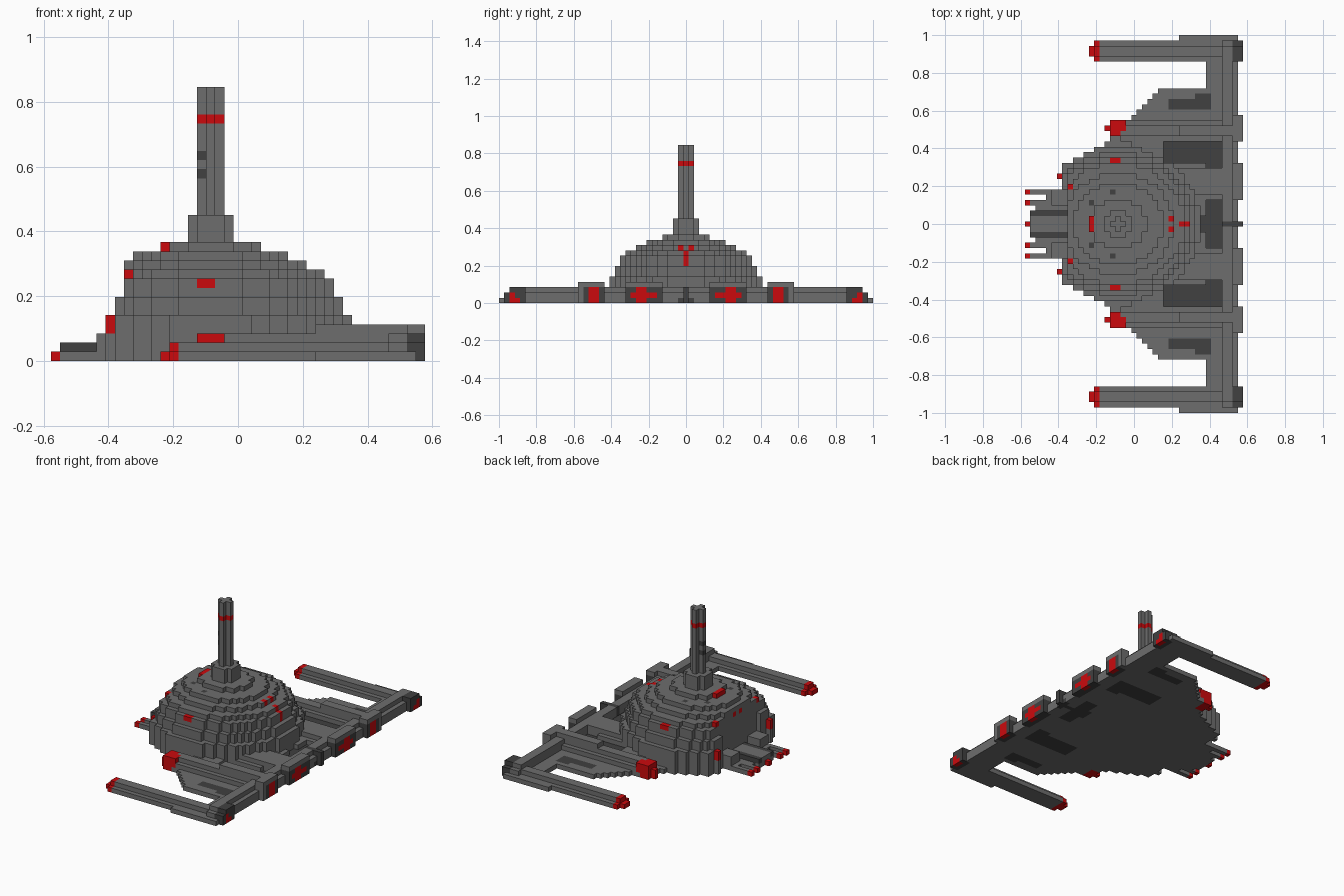
import bpy, bmesh

if "Cube" in bpy.data.objects:
    bpy.data.objects.remove(bpy.data.objects["Cube"], do_unlink=True)

U = 2 / 71                      # block size; grid is 41 x 71 x 30 blocks
GREY, DARK, RED = 0, 1, 2


def material(name, rgb):
    m = bpy.data.materials.new(name)
    m.use_nodes = True
    m.diffuse_color = (*rgb, 1)
    m.node_tree.nodes["Principled BSDF"].inputs["Base Color"].default_value = (*rgb, 1)
    return m


mats = [material("hull grey", (0.155, 0.155, 0.155)),
        material("dark grey", (0.052, 0.052, 0.052)),
        material("signal red", (0.6, 0.003, 0.004))]
cells = {}                      # (i, j, k) -> (part, colour)


def box(part, col, i, j, k):
    """Fill inclusive block ranges, mirrored across the centre row j = 35."""
    for a in range(i[0], i[1] + 1):
        for b in range(j[0], j[1] + 1):
            for c in range(k[0], k[1] + 1):
                cells[a, b, c] = (part, col)
                cells[a, 70 - b, c] = (part, col)


def paint(col, i, j, k):
    """Recolour existing blocks only."""
    for a in range(i[0], i[1] + 1):
        for b in range(j[0], j[1] + 1):
            for c in range(k[0], k[1] + 1):
                for key in ((a, b, c), (a, 70 - b, c)):
                    if key in cells:
                        cells[key] = (cells[key][0], col)


def recess(i, j):
    """Sunken dark pocket in the deck."""
    for a in range(i[0], i[1] + 1):
        for b in range(j[0], j[1] + 1):
            for jj in (b, 70 - b):
                for c in (1, 2, 3):
                    cells.pop((a, jj, c), None)
                cells[a, jj, 0] = ("wing_plate", DARK)


# Wing plate with stepped diagonal edges and raised inner deck
for i in range(5, 40):
    box("wing_plate", GREY, (i, i), (35, 35 + min(i, 25)), (0, 0))
box("wing_plate", GREY, (20, 38), (35, 50), (1, 1))

# Rear crossbar, stepped in height
box("rear_crossbar", GREY, (34, 36), (35, 69), (0, 0))
box("rear_crossbar", GREY, (37, 38), (35, 68), (0, 2))
box("rear_crossbar", GREY, (39, 39), (35, 69), (0, 1))
box("rear_crossbar", GREY, (37, 38), (69, 69), (0, 1))

# Long side arms with red tips
box("side_arms", GREY, (14, 36), (66, 69), (0, 0))
box("side_arms", GREY, (14, 36), (67, 68), (1, 1))
box("side_arms", GREY, (29, 39), (70, 70), (0, 0))
box("side_arms", RED, (13, 13), (66, 69), (0, 0))
box("side_arms", RED, (13, 13), (67, 68), (1, 1))
box("side_arms", RED, (12, 12), (67, 68), (0, 0))

# Deck beams: outer pair with red noses, inner pair behind the dome
box("outer_beams", GREY, (18, 39), (51, 54), (0, 1))
box("outer_beams", GREY, (18, 39), (52, 53), (2, 2))
box("outer_beams", GREY, (29, 39), (52, 53), (3, 3))
box("outer_beams", RED, (16, 17), (52, 54), (0, 2))
box("outer_beams", RED, (15, 15), (53, 53), (0, 1))
box("outer_beams", RED, (18, 18), (53, 54), (1, 2))
box("inner_beams", GREY, (28, 39), (41, 45), (0, 2))

# Dark pockets between the beams and on the outer wing
recess((26, 36), (47, 50))
recess((34, 36), (46, 46))
recess((34, 36), (37, 39))
recess((33, 36), (35, 36))
paint(DARK, (27, 34), (57, 58), (0, 0))
paint(DARK, (32, 34), (58, 59), (0, 0))
paint(DARK, (37, 39), (35, 35), (0, 2))

# Dome: oval layers, flattened at the nose
# (layer, radius along x, first x block)
layers = [(k, 15.5, 7) for k in range(5)] + [
    (5, 14.5, 7), (6, 14.5, 7), (7, 13.5, 8), (8, 13.5, 8),
    (9, 12.5, 8), (10, 10.5, 8), (11, 8.5, 9), (12, 5.5, 12)]
for k, rx, first in layers:
    for i in range(first, 34):
        for d in range(16):
            if i == 7 and d < 7:
                continue
            if ((i - 17) / rx) ** 2 + (d / (rx - 1)) ** 2 <= 1:
                box("dome", GREY, (i, i), (35 + d, 35 + d), (k, k))

# Dome lights and small hatches
paint(RED, (12, 12), (34, 36), (12, 12))
paint(RED, (16, 17), (47, 47), (8, 8))
paint(RED, (8, 8), (36, 36), (9, 9))
paint(RED, (8, 8), (42, 42), (9, 9))
paint(RED, (27, 27), (36, 36), (10, 10))
paint(RED, (29, 29), (35, 35), (9, 9))
paint(RED, (30, 30), (35, 35), (7, 8))
paint(DARK, (16, 16), (41, 41), (11, 11))
paint(DARK, (12, 12), (39, 39), (11, 11))
box("dome", RED, (6, 6), (44, 44), (3, 4))
box("dome", GREY, (6, 6), (44, 44), (0, 2))

# Tower: rounded foot, plus-shaped shaft, red band, windows
box("tower", GREY, (15, 19), (35, 36), (13, 15))
box("tower", GREY, (16, 18), (37, 37), (13, 15))
box("tower", GREY, (16, 18), (35, 35), (16, 29))
box("tower", GREY, (17, 17), (36, 36), (16, 29))
paint(RED, (16, 18), (34, 36), (26, 26))
for k in (20, 22):
    paint(DARK, (16, 16), (35, 35), (k, k))

# Nose: centre plate, dark rails and red-tipped prongs
box("nose", GREY, (1, 8), (35, 36), (0, 1))
box("nose", GREY, (1, 8), (37, 37), (0, 0))
box("nose", DARK, (1, 7), (37, 37), (1, 1))
box("nose", GREY, (2, 8), (38, 38), (0, 0))
box("nose", GREY, (4, 8), (39, 41), (0, 0))
box("nose", GREY, (5, 8), (39, 41), (1, 2))
for j in (35, 39, 41):
    box("nose", GREY, (1, 4), (j, j), (0, 0))
    box("nose", RED, (0, 0), (j, j), (0, 0))

# Rear thrusters: dark housings with red exhausts
box("thrusters", DARK, (39, 40), (66, 69), (0, 1))
box("thrusters", DARK, (39, 40), (66, 68), (2, 2))
paint(RED, (40, 40), (67, 68), (0, 0))
paint(RED, (40, 40), (68, 68), (1, 1))
box("thrusters", DARK, (39, 40), (51, 54), (0, 3))
box("thrusters", GREY, (39, 40), (55, 55), (0, 3))
paint(RED, (40, 40), (52, 53), (0, 2))
box("thrusters", DARK, (39, 40), (40, 46), (0, 3))
paint(RED, (40, 40), (43, 44), (0, 2))
paint(RED, (40, 40), (41, 45), (1, 1))
box("thrusters", DARK, (39, 39), (35, 36), (0, 0))
box("thrusters", DARK, (39, 40), (35, 35), (0, 2))
# Housing tops are plain hull plating
paint(GREY, (39, 40), (40, 55), (3, 3))

# Build each part from its exposed block faces
SIDES = [((1, 0, 0), [(1, 0, 0), (1, 1, 0), (1, 1, 1), (1, 0, 1)]),
         ((-1, 0, 0), [(0, 0, 0), (0, 0, 1), (0, 1, 1), (0, 1, 0)]),
         ((0, 1, 0), [(0, 1, 0), (0, 1, 1), (1, 1, 1), (1, 1, 0)]),
         ((0, -1, 0), [(0, 0, 0), (1, 0, 0), (1, 0, 1), (0, 0, 1)]),
         ((0, 0, 1), [(0, 0, 1), (1, 0, 1), (1, 1, 1), (0, 1, 1)]),
         ((0, 0, -1), [(0, 0, 0), (0, 1, 0), (1, 1, 0), (1, 0, 0)])]
for part in sorted({p for p, c in cells.values()}):
    bm, verts = bmesh.new(), {}
    for cell, (owner, col) in cells.items():
        if owner != part:
            continue
        for step, corners in SIDES:
            if tuple(a + b for a, b in zip(cell, step)) in cells:
                continue
            loop = []
            for corner in corners:
                x, y, z = (a + b for a, b in zip(cell, corner))
                if (x, y, z) not in verts:
                    verts[x, y, z] = bm.verts.new(((x - 20.5) * U, (y - 35.5) * U, z * U))
                loop.append(verts[x, y, z])
            bm.faces.new(loop).material_index = col
    mesh = bpy.data.meshes.new(part)
    bm.to_mesh(mesh)
    bm.free()
    for m in mats:
        mesh.materials.append(m)
    bpy.context.scene.collection.objects.link(bpy.data.objects.new(part, mesh))
